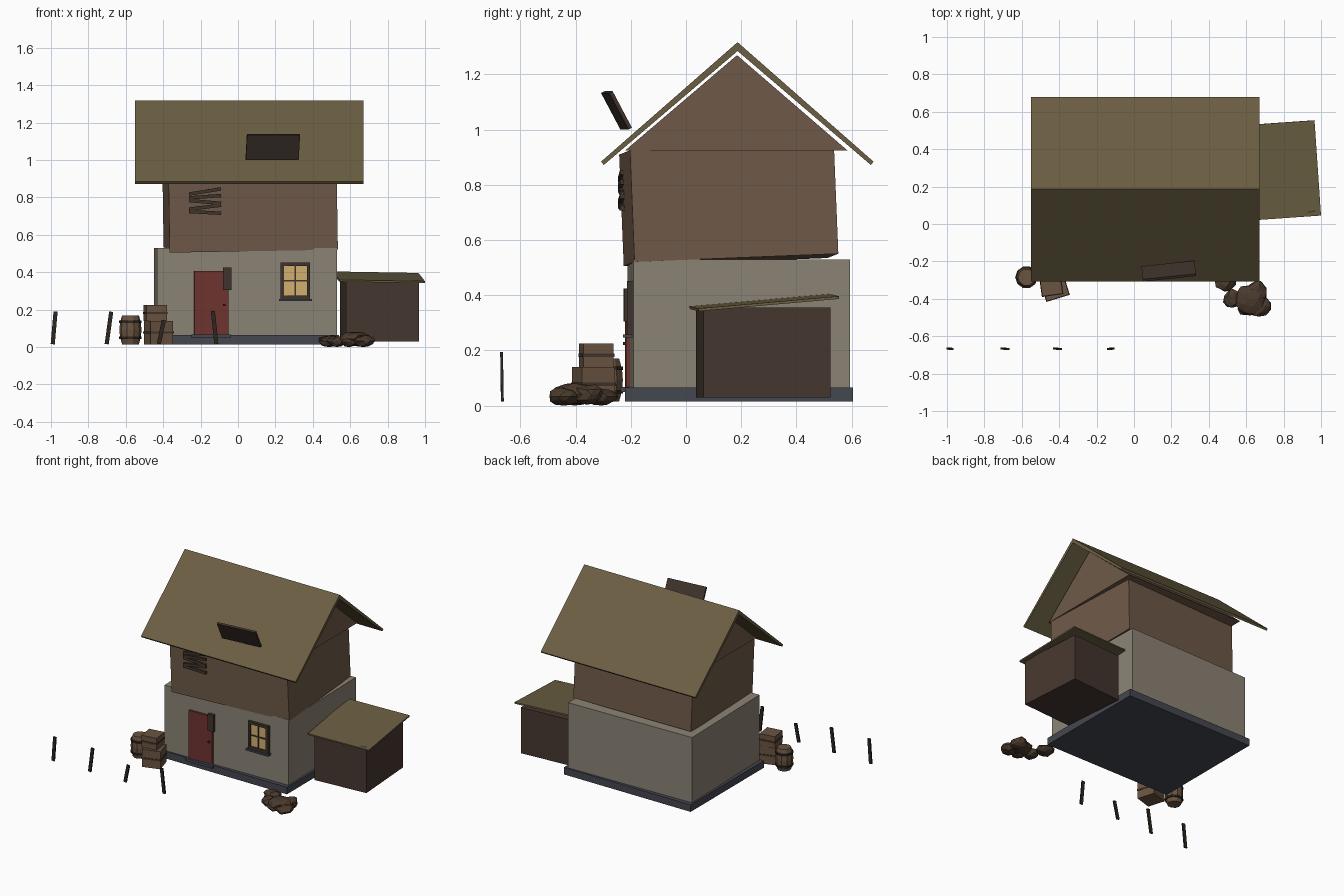
import bpy, bmesh, math, random
from mathutils import Vector, Euler, Matrix

if "Cube" in bpy.data.objects:
    bpy.data.objects.remove(bpy.data.objects["Cube"])

random.seed(4)
R = math.radians


def mat(name, hexcol):
    m = bpy.data.materials.new(name)
    c = [int(hexcol[i:i + 2], 16) / 255 for i in (0, 2, 4)]
    m.diffuse_color = [x / 12.92 if x < 0.04 else ((x + 0.055) / 1.055) ** 2.4 for x in c] + [1]
    m.use_nodes = True
    m.node_tree.nodes["Principled BSDF"].inputs["Base Color"].default_value = m.diffuse_color
    return m


SLATE = mat("slate", "454750")
STONE = mat("stone", "8c8475")
TIMBER = mat("timber", "6f5a49")
THATCH = mat("thatch", "6b5f42")
SHED = mat("shed_wood", "46372f")
DARK = mat("dark_wood", "40342d")
BLACK = mat("charred_wood", "2c2620")
RED = mat("door_red", "6f3430")
GLOW = mat("window_glow", "d2b070")
CRATE = mat("crate_wood", "6a5340")
HEAP = mat("heap_brown", "4a3a2c")


def finish(name, bm, m):
    me = bpy.data.meshes.new(name)
    bmesh.ops.recalc_face_normals(bm, faces=bm.faces)
    bm.to_mesh(me)
    bm.free()
    me.materials.append(m)
    ob = bpy.data.objects.new(name, me)
    bpy.context.collection.objects.link(ob)
    return ob


def box(name, centre, size, m, rot=(0, 0, 0)):
    bm = bmesh.new()
    bmesh.ops.create_cube(bm, size=1)
    M = (Matrix.Translation(centre) @ Euler([R(a) for a in rot]).to_matrix().to_4x4()
         @ Matrix.Diagonal((*size, 1)))
    bm.transform(M)
    return finish(name, bm, m)


def prism(name, pts, x0, x1, m):
    """Extrude a y-z profile along x."""
    bm = bmesh.new()
    f = bm.faces.new([bm.verts.new((x0, y, z)) for y, z in pts])
    ext = bmesh.ops.extrude_face_region(bm, geom=[f])["geom"]
    bmesh.ops.translate(bm, vec=(x1 - x0, 0, 0),
                        verts=[v for v in ext if isinstance(v, bmesh.types.BMVert)])
    return finish(name, bm, m)


def lathe(name, profile, sides, centre, m):
    """Closed barrel-like solid from (radius, z) rings."""
    bm = bmesh.new()
    rings = [[bm.verts.new((centre[0] + r * math.cos(2 * math.pi * i / sides),
                            centre[1] + r * math.sin(2 * math.pi * i / sides), z))
              for i in range(sides)] for r, z in profile]
    for a, b in zip(rings, rings[1:]):
        for i in range(sides):
            j = (i + 1) % sides
            bm.faces.new((a[i], a[j], b[j], b[i]))
    bm.faces.new(rings[0])
    bm.faces.new(rings[-1])
    return finish(name, bm, m)


# House body, storeys slightly askew
box("foundation", (0.04, 0.192, 0.04), (1.0, 0.825, 0.05), SLATE)
box("lower_storey", (0.04, 0.192, 0.297), (0.962, 0.785, 0.466), STONE, (0, 0, 1.3))
box("upper_storey", (0.065, 0.155, 0.73), (0.90, 0.74, 0.405), TIMBER, (2.3, -1, 2.5))
prism("gable", [(-0.22, 0.925), (0.585, 0.925), (0.185, 1.27)], -0.40, 0.53, TIMBER)

# Main roof, two slopes meeting at the ridge
prism("main_roof", [(-0.308, 0.884), (0.187, 1.317), (0.68, 0.884), (0.67, 0.872),
                    (0.187, 1.285), (-0.298, 0.872)], -0.55, 0.67, THATCH)
box("roof_hatch", (0.186, -0.252, 1.07), (0.285, 0.014, 0.15), DARK, (28, 0, 6))

# Door
box("door", (-0.143, -0.209, 0.237), (0.182, 0.02, 0.34), RED, (0, 0, 1.3))
box("door_bracket", (-0.058, -0.216, 0.365), (0.045, 0.02, 0.12), DARK, (0, 0, 1.3))
box("door_knob", (-0.073, -0.222, 0.225), (0.012, 0.012, 0.012), BLACK)
box("door_step", (-0.143, -0.222, 0.058), (0.21, 0.03, 0.018), SLATE)

# Lit window with frame, bars and sill
box("window_pane", (0.307, -0.197, 0.355), (0.13, 0.016, 0.17), GLOW, (0, 0, 1.3))
for s in (-1, 1):
    box("window_side", (0.307 + s * 0.07, -0.2, 0.355), (0.018, 0.028, 0.19), DARK)
    box("window_rail", (0.307, -0.2, 0.355 + s * 0.088), (0.158, 0.028, 0.018), DARK)
box("window_bar_upright", (0.307, -0.205, 0.355), (0.008, 0.012, 0.17), DARK)
box("window_bar_cross", (0.307, -0.205, 0.355), (0.13, 0.012, 0.008), DARK)
box("window_sill", (0.307, -0.208, 0.252), (0.175, 0.04, 0.012), SLATE)

# Broken shutter slats on the upper storey
for i, a in enumerate((3, -7, 5, -4, -9)):
    box("shutter_slat", (-0.176, -0.234, 0.72 + i * 0.028), (0.172, 0.018, 0.018), DARK, (0, a, 2.5))

# Lean-to shed
box("shed", (0.757, 0.28, 0.192), (0.39, 0.46, 0.326), SHED, (0, 0, 4))
box("shed_roof", (0.753, 0.284, 0.373), (0.46, 0.512, 0.01), THATCH, (5, 1, 4))

# Barrel with hoops
BC = (-0.575, -0.285)
lathe("barrel", [(0.045, 0.015), (0.056, 0.055), (0.059, 0.092), (0.056, 0.13), (0.045, 0.17)],
      10, BC, CRATE)
for z in (0.05, 0.135):
    lathe("barrel_hoop", [(0.057, z - 0.007), (0.06, z - 0.007), (0.06, z + 0.007),
                          (0.057, z + 0.007)], 10, BC, BLACK)

# Stacked crates with slat bands
for c, s, h, a in (((-0.425, -0.335), 0.125, 0.125, 17), ((-0.443, -0.325), 0.11, 0.085, 8)):
    z0 = 0.015 if h > 0.1 else 0.14
    box("crate", (*c, z0 + h / 2), (s, s, h), CRATE, (0, 0, a))
    box("crate_band", (*c, z0 + h * 0.5), (s + 0.006, s + 0.006, 0.012), DARK, (0, 0, a))

# Rubble heap of faceted lumps
for x, y, r, h in ((0.62, -0.40, 0.085, 0.042), (0.53, -0.40, 0.055, 0.03), (0.66, -0.36, 0.06, 0.04),
                   (0.67, -0.44, 0.06, 0.033), (0.485, -0.305, 0.06, 0.032), (0.60, -0.44, 0.05, 0.028)):
    bm = bmesh.new()
    bmesh.ops.create_icosphere(bm, subdivisions=2, radius=1)
    for v in bm.verts:
        v.co *= random.uniform(0.82, 1.1)
        v.co = Vector((x + v.co.x * r, y + v.co.y * r, max(0, h + v.co.z * h)))
    finish("rubble_lump", bm, HEAP)

# Crooked fence posts
for x, lean, h in ((-0.983, 5, 0.175), (-0.69, 8, 0.175), (-0.41, 12, 0.13), (-0.125, -6, 0.178)):
    box("fence_post", (x, -0.667, 0.015 + h / 2), (0.022, 0.01, h), BLACK, (1, lean, 0))
